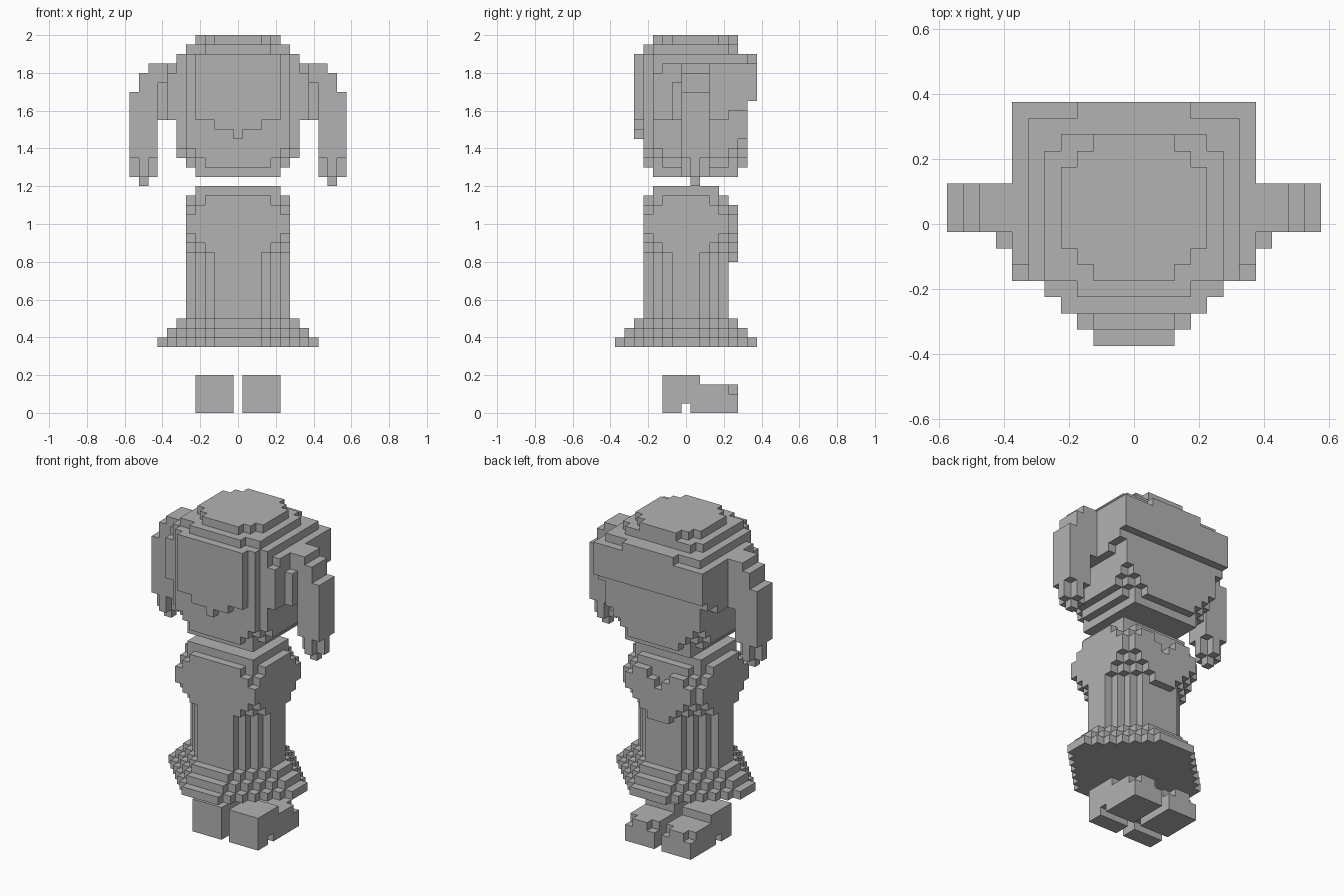
import bpy
import bmesh
import math
from mathutils import Vector

cube = bpy.data.objects.get("Cube")
if cube:
    bpy.data.objects.remove(cube, do_unlink=True)

U = 0.05  # edge of one block

grey = bpy.data.materials.new("plain_grey")
grey.use_nodes = True
grey.diffuse_color = (0.45, 0.45, 0.45, 1)
grey.node_tree.nodes["Principled BSDF"].inputs["Base Color"].default_value = grey.diffuse_color


def span(a, b):
    return range(a, b + 1)


def block(xs, ys, zs, keep=lambda x, y, z: True):
    """Set of cells in a box, trimmed by a rule."""
    return {(x, y, z) for x in span(*xs) for y in span(*ys) for z in span(*zs) if keep(x, y, z)}


def row(half, ys, zs, keep=lambda x, y, z: True):
    return block((-half, half), ys, zs, keep)


def mirror(cells):
    return {(-x, y, z) for x, y, z in cells}


def build(name, cells):
    """Skin the outer faces of a cell set and merge the flat areas."""
    bm = bmesh.new()
    verts = {}

    def corner(p):
        key = tuple(round(v * 2) for v in p)
        if key not in verts:
            verts[key] = bm.verts.new((p[0] * U, p[1] * U, (p[2] + 0.5) * U))
        return verts[key]

    for cell in cells:
        c = Vector(cell)
        for axis in range(3):
            for side in (-1, 1):
                n = Vector((0, 0, 0))
                n[axis] = side
                if tuple(int(v) for v in c + n) in cells:
                    continue
                a = Vector((0, 0, 0))
                a[(axis + 1) % 3] = 1
                b = n.cross(a)
                bm.faces.new([corner(c + (n + i * a + j * b) / 2)
                              for i, j in ((-1, -1), (1, -1), (1, 1), (-1, 1))])
    bmesh.ops.dissolve_limit(bm, angle_limit=math.radians(1), verts=bm.verts[:], edges=bm.edges[:])
    bmesh.ops.triangulate(bm, faces=[f for f in bm.faces if len(f.verts) > 4])
    mesh = bpy.data.meshes.new(name)
    bm.to_mesh(mesh)
    bm.free()
    mesh.materials.append(grey)
    obj = bpy.data.objects.new(name, mesh)
    bpy.context.collection.objects.link(obj)


# Feet: tall ankle, lower toe, gap under the arch
foot = block((1, 4), (-2, 1), (0, 3)) | block((1, 4), (2, 5), (0, 2))
foot -= block((1, 4), (0, 0), (0, 0)) | {(4, 5, 2), (1, 5, 2)}
build("left_foot", foot)
build("right_foot", mirror(foot))


# Diamond-stepped layers: half width, half depth, diagonal reach
def layer(hx, hy, reach, z0, z1):
    return row(hx, (-hy, hy), (z0, z1), lambda x, y, z: abs(x) + abs(y) <= reach)


build("skirt_hem", layer(8, 7, 9, 7, 7) | layer(7, 6, 8, 8, 8) | layer(6, 5, 7, 9, 9))
build("skirt", layer(5, 4, 6, 10, 16))
build("torso", layer(5, 4, 7, 17, 17) | layer(5, 4, 8, 18, 18) | layer(5, 4, 9, 19, 20)
      | layer(5, 4, 8, 21, 21) | layer(5, 4, 7, 22, 22) | layer(4, 3, 7, 23, 23))

# Heart-shaped bow
build("heart_bow", row(4, (5, 5), (16, 21), lambda x, y, z:
      abs(x) <= z - 15 and not (z == 20 and x == 0) and not (z == 21 and abs(x) not in (2, 3))))

# Face: box that narrows to the chin with trimmed corners
face = row(6, (-4, 6), (27, 32), lambda x, y, z:
           abs(x) + abs(y - 1) <= (9 if z == 27 else 10 if z == 28 else 11)
           and not (abs(x) == 6 and y == -4))
face |= row(5, (-4, 6), (26, 26), lambda x, y, z: abs(x) + abs(y - 1) <= 8)
face |= row(4, (-3, 5), (25, 25))
build("head", face)

# Hair: wide cap with a rising lower edge, plus a rounded crown
hair = row(7, (-3, 4), (31, 36)) | row(7, (5, 6), (32, 36)) | row(7, (7, 7), (33, 36))
hair -= {(s * 7, -3, 36) for s in (-1, 1)}
hair |= row(5, (-4, -4), (31, 37)) | row(6, (-3, 6), (37, 37)) | row(3, (7, 7), (37, 37))
hair |= row(5, (-3, 4), (38, 38)) | row(3, (-4, -4), (38, 38)) | row(4, (5, 5), (38, 38))
hair |= row(4, (-3, 5), (39, 39), lambda x, y, z: abs(x) + abs(y - 1) <= 6)
build("hair_cap", hair)

# Raised panel ending in a stepped point
build("hair_panel", row(4, (-5, -5), (31, 37)) | row(2, (-5, -5), (30, 30)) | {(0, -5, 29)})

# Side tails: arched out, hanging down to a tapered tip
tail = block((8, 8), (0, 2), (31, 36)) | block((9, 9), (0, 2), (27, 36))
tail |= block((10, 10), (0, 2), (27, 35)) | block((11, 11), (0, 2), (27, 33))
tail |= block((9, 11), (0, 2), (25, 26), lambda x, y, z: abs(x - 10) + abs(y - 1) < 2)
tail |= {(10, 1, 24)}
lock = block((8, 8), (-1, -1), (31, 34))
build("left_tail", tail | lock)
build("right_tail", mirror(tail | lock))
